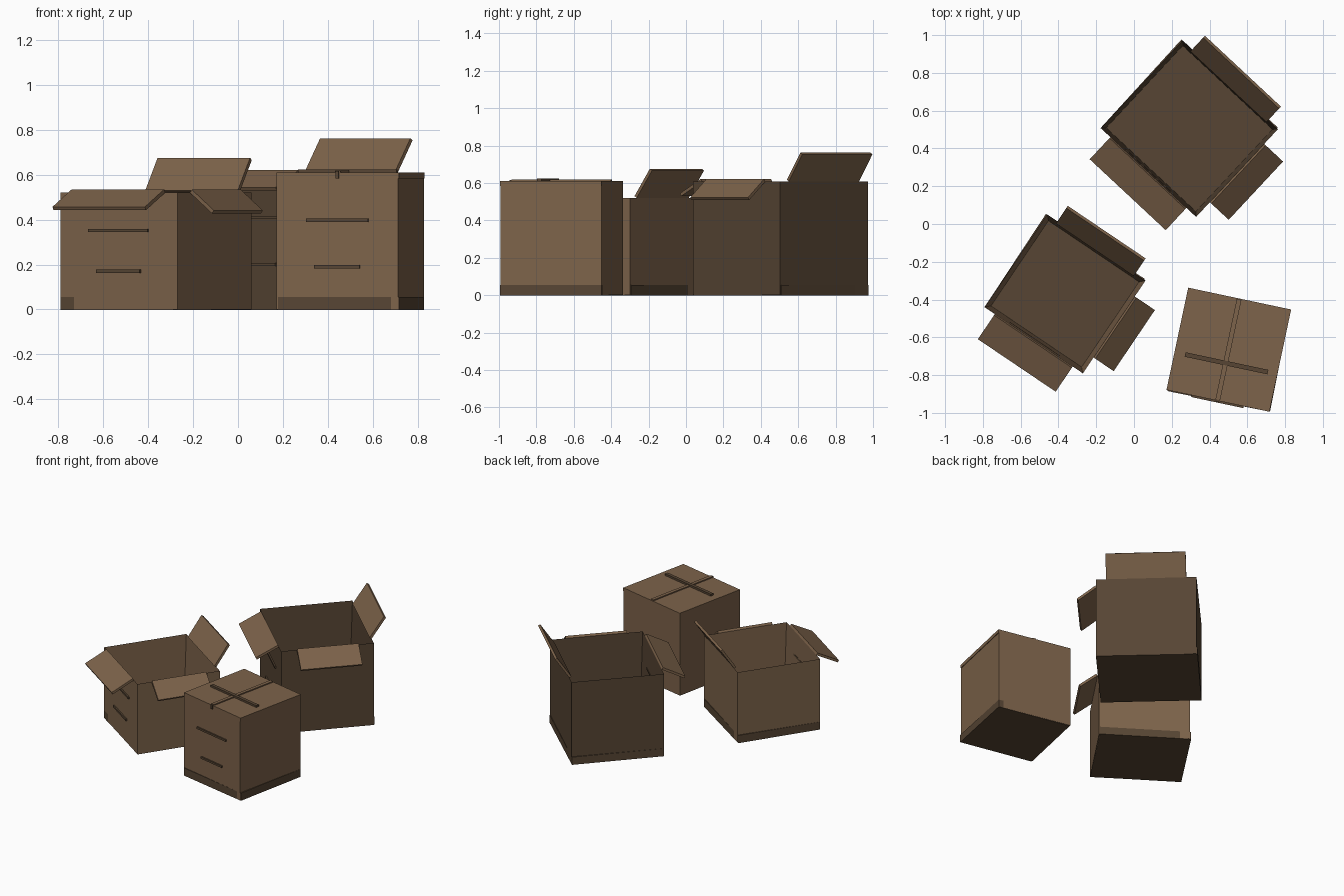
import bpy
import bmesh
from math import radians
from mathutils import Matrix, Vector

cube = bpy.data.objects.get("Cube")
if cube:
    bpy.data.objects.remove(cube, do_unlink=True)


def material(name, color):
    m = bpy.data.materials.new(name)
    m.use_nodes = True
    m.diffuse_color = (*color, 1)
    m.node_tree.nodes["Principled BSDF"].inputs["Base Color"].default_value = (*color, 1)
    return m


CARD = material("cardboard", (0.205, 0.125, 0.069))
DARK = material("dark cardboard", (0.095, 0.06, 0.034))


def finish(name, bm, mat, matrix):
    bmesh.ops.recalc_face_normals(bm, faces=bm.faces)
    mesh = bpy.data.meshes.new(name)
    bm.to_mesh(mesh)
    bm.free()
    mesh.materials.append(mat)
    obj = bpy.data.objects.new(name, mesh)
    obj.matrix_world = matrix
    bpy.context.collection.objects.link(obj)
    return obj


def block(name, size, center, mat, frame):
    bm = bmesh.new()
    bmesh.ops.create_cube(bm, size=1)
    bmesh.ops.scale(bm, vec=size, verts=bm.verts)
    bmesh.ops.translate(bm, vec=center, verts=bm.verts)
    return finish(name, bm, mat, frame)


def placed(x, y, turn):
    return Matrix.Translation((x, y, 0)) @ Matrix.Rotation(radians(turn), 4, "Z")


def walls(name, w, d, h, t, mat, frame):
    # Open tub: inset the top face and push it down to the floor
    bm = bmesh.new()
    bmesh.ops.create_cube(bm, size=1)
    bmesh.ops.scale(bm, vec=(w, d, h), verts=bm.verts)
    bmesh.ops.translate(bm, vec=(0, 0, h / 2), verts=bm.verts)
    top = max(bm.faces, key=lambda f: f.calc_center_median().z)
    bmesh.ops.inset_region(bm, faces=[top], thickness=t)
    bmesh.ops.translate(bm, vec=(0, 0, 0.04 - h), verts=top.verts)
    finish(name, bm, mat, frame)


def flap(name, reach, h, width, length, tilt, side, frame):
    # Hinged on the rim; side turns it around the box, tilt lifts it
    hinge = (frame @ Matrix.Rotation(radians(side), 4, "Z")
             @ Matrix.Translation((0, -reach, h)) @ Matrix.Rotation(radians(-tilt), 4, "X"))
    t = 0.017
    block(name, (width, length, t), (0, -length / 2, t / 2), CARD, hinge)


def handles(name, w, d, levels, frame):
    for label, z, part in zip(("upper", "lower"), levels, (0.51, 0.375)):
        block(f"{name}_{label}_slot", (w * part, 0.02, 0.014), (0, -d / 2, z), DARK, frame)


def base(name, w, d, sign, frame):
    # Slightly skewed floor slab that shows along two sides
    skew = frame @ Matrix.Translation((sign * 0.004, -sign * 0.0025, 0)) @ Matrix.Rotation(radians(0.6), 4, "Z")
    block(f"{name}_base", (w, d, 0.057), (0, 0, 0.0265), DARK, skew)


def open_box(name, frame, w, d, h, t, mat, levels, long_flap, short_flap, short_len):
    walls(f"{name}_walls", w, d, h, t, mat, frame)
    base(name, w, d, -1, frame)
    handles(name, w, d, levels, frame)
    flap(f"{name}_front_flap", d / 2, h, long_flap, 0.172, -27, 0, frame)
    flap(f"{name}_side_flap", w / 2, h, short_flap, short_len, -38, 90, frame)
    flap(f"{name}_back_flap", d / 2, h, long_flap, 0.176, 56, 180, frame)


# Two open boxes
open_box("small_open_box", placed(-0.365, -0.37, -34), 0.627, 0.592, 0.52, 0.035,
         CARD, (0.352, 0.17), 0.497, 0.39, 0.15)
open_box("large_open_box", placed(0.293, 0.505, -43), 0.69, 0.635, 0.607, 0.03,
         DARK, (0.41, 0.2), 0.55, 0.422, 0.16)

# Closed box with lid and tape
frame = placed(0.5, -0.665, -12)
size = 0.553
block("closed_box_body", (size, size, 0.585), (0, 0, 0.2925), CARD, frame)
block("closed_box_lid", (size + 0.004, size, 0.026), (0.002, 0, 0.597), CARD, frame)
base("closed_box", size, size, 1, frame)
handles("closed_box", size, size, (0.397, 0.19), frame)
block("lid_seam_tape", (0.025, size - 0.01, 0.008), (0, 0, 0.614), CARD, frame)
block("lid_cross_tape", (0.448, 0.024, 0.014), (0.005, -0.073, 0.617), DARK, frame)
block("front_tape_tab", (0.014, 0.014, 0.032), (0, -size / 2, 0.6), DARK, frame)
